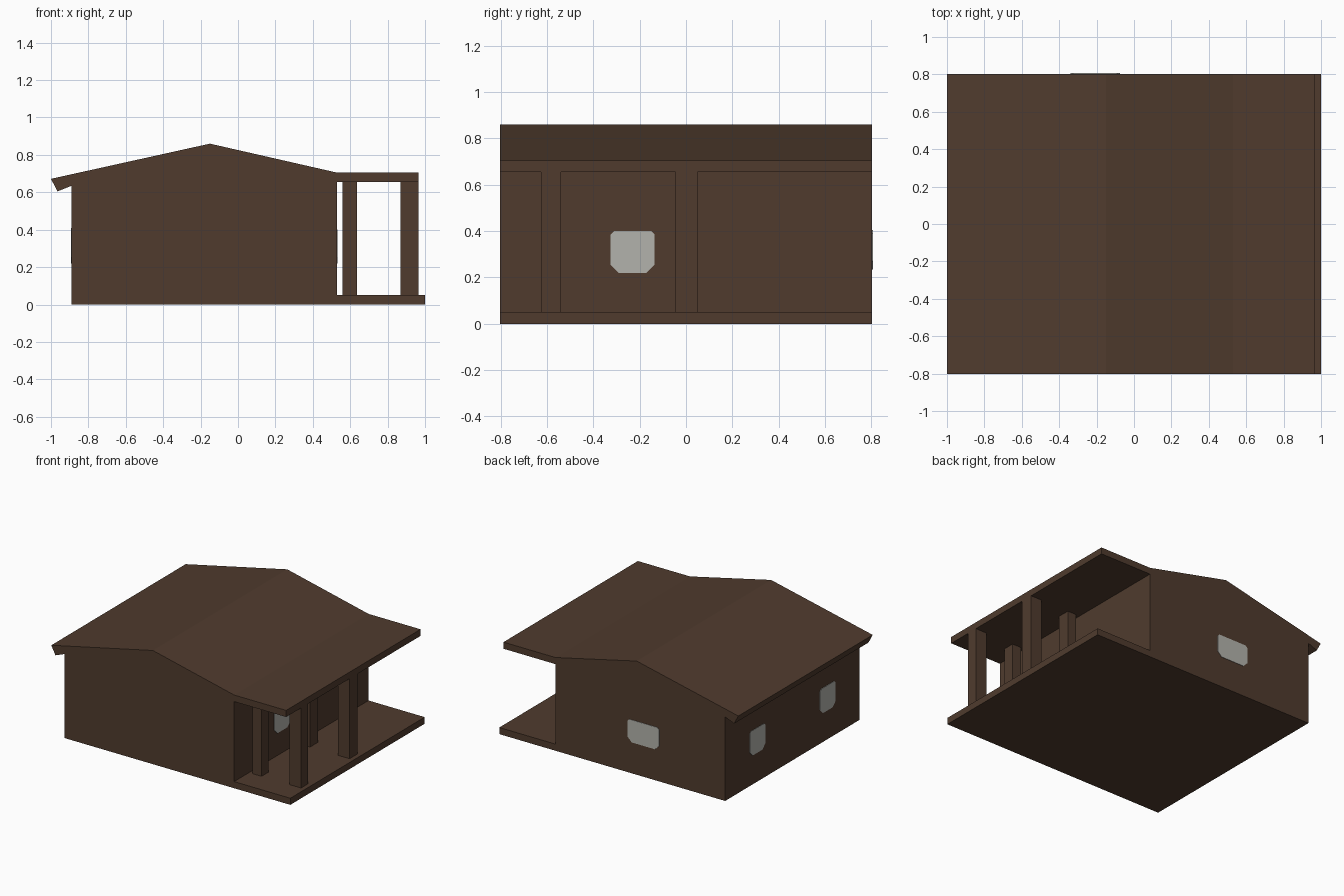
import bpy, bmesh
from mathutils import Vector

if "Cube" in bpy.data.objects:
    bpy.data.objects.remove(bpy.data.objects["Cube"])


def material(name, rgb):
    m = bpy.data.materials.new(name)
    m.diffuse_color = (*rgb, 1)
    m.use_nodes = True
    m.node_tree.nodes["Principled BSDF"].inputs["Base Color"].default_value = m.diffuse_color
    return m


WOOD = material("dark_brown_wood", (0.080, 0.044, 0.027))
GLASS = material("pale_grey_window", (0.45, 0.45, 0.415))


def prism(name, outline, offset, mat):
    """Closed flat outline (3D points) swept along an offset vector."""
    bm = bmesh.new()
    face = bm.faces.new([bm.verts.new(p) for p in outline])
    res = bmesh.ops.extrude_face_region(bm, geom=[face], use_keep_orig=True)
    moved = [v for v in res["geom"] if isinstance(v, bmesh.types.BMVert)]
    bmesh.ops.translate(bm, verts=moved, vec=Vector(offset))
    bmesh.ops.recalc_face_normals(bm, faces=bm.faces[:])
    me = bpy.data.meshes.new(name)
    bm.to_mesh(me)
    bm.free()
    me.materials.append(mat)
    ob = bpy.data.objects.new(name, me)
    bpy.context.collection.objects.link(ob)
    return ob


# House shell: walls, gabled roof with eave, flat porch roof and porch floor
profile = [(-0.89, 0), (1.0, 0), (1.0, 0.05), (0.53, 0.05), (0.53, 0.655),
           (0.965, 0.655), (0.965, 0.705), (0.53, 0.705), (-0.15, 0.86),
           (-1.0, 0.672), (-0.965, 0.605), (-0.89, 0.635)]
prism("house_shell", [(x, -0.803, z) for x, z in profile], (0, 1.606, 0), WOOD)

# Porch posts: an outer and an inner row
for row, (x0, x1) in {"outer": (0.87, 0.965), "inner": (0.56, 0.635)}.items():
    for i, (y0, y1) in enumerate([(-0.625, -0.54), (-0.045, 0.05)]):
        base = [(x0, y0, 0.05), (x1, y0, 0.05), (x1, y1, 0.05), (x0, y1, 0.05)]
        prism(f"{row}_porch_post_{i + 1}", base, (0, 0, 0.605), WOOD)


def window(name, a0, a1, z0, z1, place, offset):
    """Thin plate with clipped corners; place maps (along, z) to 3D."""
    t, b = 0.015, 0.035
    pts = [(a0 + b, z0), (a1 - b, z0), (a1, z0 + b), (a1, z1 - t),
           (a1 - t, z1), (a0 + t, z1), (a0, z1 - t), (a0, z0 + b)]
    prism(name, [place(a, z) for a, z in pts], offset, GLASS)


# Windows on the porch wall, the left wall and the back wall
window("porch_window", -0.325, -0.135, 0.22, 0.40,
       lambda a, z: (0.529, a, z), (0.004, 0, 0))
for i, y in enumerate((0.42, -0.42)):
    window(f"left_window_{i + 1}", y - 0.093, y + 0.093, 0.22, 0.41,
           lambda a, z: (-0.889, a, z), (-0.004, 0, 0))
window("back_window", -0.34, -0.075, 0.235, 0.405,
       lambda a, z: (a, 0.802, z), (0, 0.004, 0))
